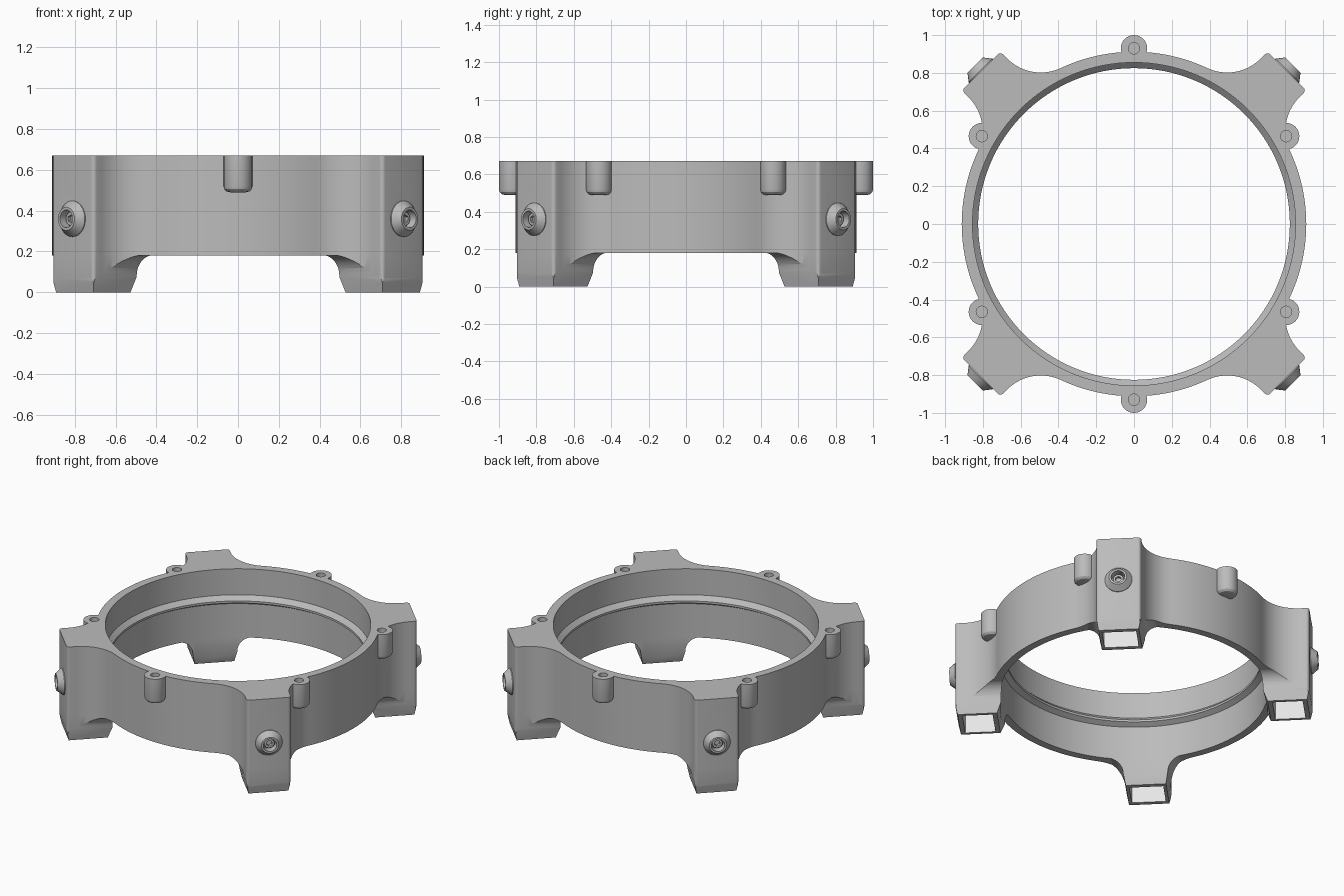
import bpy, bmesh, math
from math import sin, cos, pi, radians
from mathutils import Matrix, Vector

if "Cube" in bpy.data.objects:
    bpy.data.objects.remove(bpy.data.objects["Cube"])

TOP, UNDER, RING, FACE, HALF = 0.67, 0.18, 0.912, 1.145, 0.145
DIAGONALS = [radians(45 + 90 * i) for i in range(4)]
EARS = [radians(30 + 60 * i) for i in range(6)]


def material(name, v):
    m = bpy.data.materials.new(name)
    m.use_nodes = True
    m.diffuse_color = (v, v, v, 1)
    m.node_tree.nodes["Principled BSDF"].inputs["Base Color"].default_value = (v, v, v, 1)
    return m


GREY = material("mid grey", 0.5)
PALE = material("pale socket", 0.9)


def finish(name, bm, mat=GREY):
    bmesh.ops.recalc_face_normals(bm, faces=bm.faces)
    me = bpy.data.meshes.new(name)
    bm.to_mesh(me)
    bm.free()
    me.materials.append(mat)
    ob = bpy.data.objects.new(name, me)
    bpy.context.collection.objects.link(ob)
    return ob


def loft(bm, rings):
    """Skin closed rings of equal length and cap both ends."""
    rows = [[bm.verts.new(p) for p in r] for r in rings]
    n = len(rows[0])
    for a, b in zip(rows, rows[1:]):
        for i in range(n):
            bm.faces.new((a[i], a[(i + 1) % n], b[(i + 1) % n], b[i]))
    bm.faces.new(rows[0])
    bm.faces.new(rows[-1])


def lathe(bm, profile, n, mat=Matrix()):
    loft(bm, [[mat @ Vector((r * cos(2 * pi * i / n), r * sin(2 * pi * i / n), z))
               for i in range(n)] for r, z in profile])


def rect(d0, d1, h, z):
    return [(d0, -h, z), (d1, -h, z), (d1, h, z), (d0, h, z)]


def turned(a, pts):
    m = Matrix.Rotation(a, 4, 'Z')
    return [m @ Vector(p) for p in pts]


def boolean(ob, tool, op):
    mod = ob.modifiers.new(op, 'BOOLEAN')
    mod.operation, mod.object, mod.solver = op, tool, 'EXACT'
    mod.material_mode = 'TRANSFER'
    bpy.context.view_layer.objects.active = ob
    bpy.ops.object.modifier_apply(modifier=mod.name)


def plan():
    """Ring outline with four filleted corner posts."""
    R, c = 0.25, 0.02
    w0 = HALF + R
    d0 = math.sqrt((RING + R) ** 2 - w0 ** 2)
    tangent = math.atan2(w0, d0)
    half = [(FACE - c + c * cos(t), HALF - c + c * sin(t))
            for t in (radians(18 * i) for i in range(6))]
    half += [(d0 + R * cos(t), w0 + R * sin(t))
             for t in (-pi / 2 - (pi / 2 - tangent) * i / 14 for i in range(15))]
    half += [(RING * cos(t), RING * sin(t))
             for t in (tangent + (pi / 4 - tangent) * i / 14 for i in range(1, 14))]
    quarter = [(d, -w) for d, w in reversed(half)] + half
    quarter.append((RING * cos(pi / 4), RING * sin(pi / 4)))
    return [p for a in DIAGONALS for p in turned(a, [(d, w, 0) for d, w in quarter])]


def prism(name, z0, z1):
    bm = bmesh.new()
    pts = plan()
    loft(bm, [[(p.x, p.y, z) for p in pts] for z in (z0, z1)])
    return finish(name, bm)


# Ring body and corner feet share one outline
body = prism("ring_body", UNDER, TOP)
feet = prism("corner_feet", 0, UNDER)

# Feet flare up into the underside of the ring
bm = bmesh.new()
for a in DIAGONALS:
    rows = [rect(0.875, 1.13, 0.13, -0.0005), rect(0.845, 1.147, HALF, 0.08)]
    for i in range(1, 9):
        t = 0.98 * sin(pi / 2 * i / 8)
        h = HALF + 0.1 * (1 - math.sqrt(1 - t * t))
        rows.append(rect(0.8, 1.2, h, 0.08 + 0.101 * t / 0.98))
    loft(bm, [turned(a, r) for r in rows])
flare = finish("flare_cutter", bm)
boolean(feet, flare, 'INTERSECT')

# Screw ears with rounded undersides
bm = bmesh.new()
ear_profile = [(0.04, 0.49), (0.055, 0.494), (0.066, 0.505), (0.07, 0.52), (0.07, TOP)]
for a in EARS:
    lathe(bm, ear_profile, 32, Matrix.Translation((0.93 * cos(a), 0.93 * sin(a), 0)))
ears = finish("ear_tool", bm)
boolean(body, ears, 'UNION')

# Bore with a bevelled inner rib
bm = bmesh.new()
lathe(bm, [(0.86, -0.1), (0.86, 0.42), (0.825, 0.44), (0.825, 0.455),
           (0.855, 0.485), (0.855, 0.8)], 128)
bore = finish("bore_cutter", bm)

# Ear screw holes
bm = bmesh.new()
for a in EARS:
    lathe(bm, [(0.03, 0.54), (0.03, 0.8)], 24,
          Matrix.Translation((0.93 * cos(a), 0.93 * sin(a), 0)))
holes = finish("ear_hole_cutter", bm)

# Tube sockets up through the feet
bm = bmesh.new()
for a in DIAGONALS:
    loft(bm, [turned(a, rect(0.905, 1.1, 0.11, z)) for z in (-0.1, 0.5)])
sockets = finish("socket_cutter", bm, PALE)

# Recesses for the post screws
axes = [Matrix.Rotation(a, 4, 'Z') @ Matrix.Translation((0, 0, 0.36))
        @ Matrix.Rotation(pi / 2, 4, 'Y') for a in DIAGONALS]
bm = bmesh.new()
for m in axes:
    lathe(bm, [(0.044, 1.12), (0.044, 1.3)], 32, m)
recess = finish("screw_recess_cutter", bm)

for tool in (bore, holes, sockets, recess):
    boolean(body, tool, 'DIFFERENCE')
for tool in (bore, sockets):
    boolean(feet, tool, 'DIFFERENCE')

# Conical bosses and socket-head screws on the posts
bm = bmesh.new()
for m in axes:
    lathe(bm, [(0.088, 1.14), (0.088, 1.15), (0.057, 1.19), (0.044, 1.19), (0.044, 1.115)], 32, m)
bosses = finish("screw_bosses", bm)
bm = bmesh.new()
for m in axes:
    lathe(bm, [(0.036, 1.11), (0.036, 1.155), (0.032, 1.16)], 32, m)
screws = finish("post_screws", bm)
bm = bmesh.new()
for m in axes:
    lathe(bm, [(0.02, 1.13), (0.02, 1.2)], 6, m)
hexes = finish("hex_cutter", bm)
boolean(screws, hexes, 'DIFFERENCE')

for tool in (flare, ears, bore, holes, sockets, recess, hexes):
    bpy.data.objects.remove(tool)

for ob in (body, feet, bosses, screws):
    bpy.ops.object.select_all(action='DESELECT')
    ob.select_set(True)
    bpy.context.view_layer.objects.active = ob
    bpy.ops.object.shade_smooth_by_angle(angle=radians(25))
